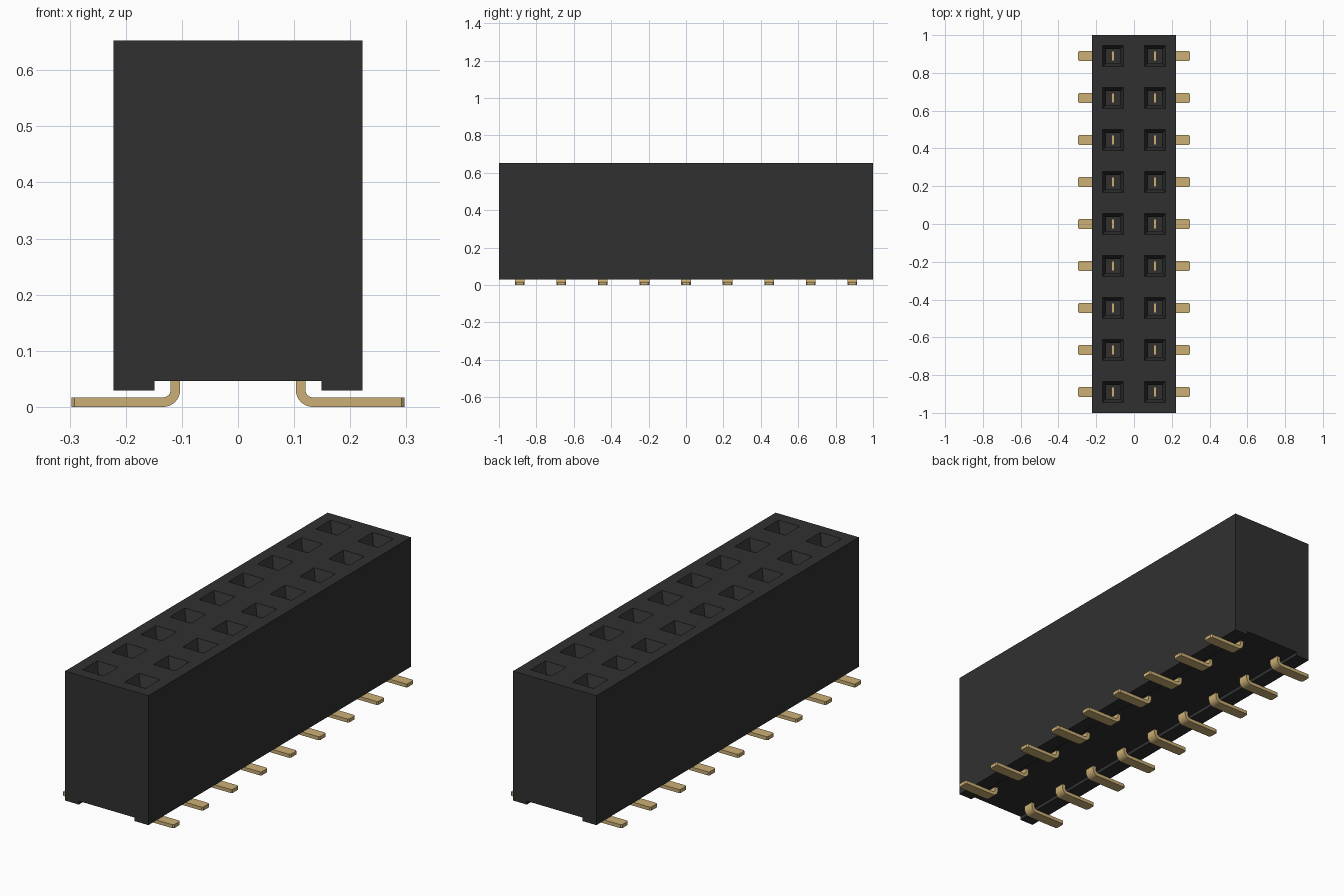
import bpy, bmesh, math
from mathutils import Vector

cube = bpy.data.objects.get("Cube")
if cube:
    bpy.data.objects.remove(cube, do_unlink=True)

ROWS, PITCH = 9, 0.2222
ROW_Y = [(i - (ROWS - 1) / 2) * PITCH for i in range(ROWS)]
COL_X = 0.1115          # distance of each pin column from the centre
SOCKET = 0.056          # half width of a socket mouth
TOP = 0.653


def make_material(name, rgb, roughness):
    mat = bpy.data.materials.new(name)
    mat.use_nodes = True
    mat.diffuse_color = (*rgb, 1)
    bsdf = mat.node_tree.nodes["Principled BSDF"]
    bsdf.inputs["Base Color"].default_value = (*rgb, 1)
    bsdf.inputs["Roughness"].default_value = roughness
    return mat


def to_mesh(bm, name, mat):
    bmesh.ops.recalc_face_normals(bm, faces=bm.faces)
    mesh = bpy.data.meshes.new(name)
    bm.to_mesh(mesh)
    bm.free()
    mesh.materials.append(mat)
    return mesh


def add_object(name, mesh):
    obj = bpy.data.objects.new(name, mesh)
    bpy.context.collection.objects.link(obj)
    return obj


black = make_material("black plastic", (0.030, 0.030, 0.030), 0.6)
gold = make_material("gold contact", (0.60, 0.43, 0.18), 0.5)

# Housing: front profile with a shallow channel underneath, extruded along y
profile = [(-0.222, 0.029), (-0.149, 0.029), (-0.149, 0.046), (0.149, 0.046),
           (0.149, 0.029), (0.222, 0.029), (0.222, TOP), (-0.222, TOP)]
bm = bmesh.new()
front = bm.faces.new([bm.verts.new((x, -1, z)) for x, z in profile])
new = bmesh.ops.extrude_face_region(bm, geom=[front])["geom"]
bmesh.ops.translate(bm, vec=(0, 2, 0),
                    verts=[v for v in new if isinstance(v, bmesh.types.BMVert)])
bmesh.ops.recalc_face_normals(bm, faces=bm.faces)


# Grid lines around every socket mouth, on the top face only
def cut(co, normal):
    top = [f for f in bm.faces if f.normal.z > 0.9 and f.calc_center_median().z > 0.6]
    edges = {e for f in top for e in f.edges}
    verts = {v for f in top for v in f.verts}
    bmesh.ops.bisect_plane(bm, geom=top + list(edges) + list(verts),
                           plane_co=co, plane_no=normal)


for x in (-COL_X, COL_X):
    for s in (-SOCKET, SOCKET):
        cut((x + s, 0, 0), (1, 0, 0))
for y in ROW_Y:
    for s in (-SOCKET, SOCKET):
        cut((0, y + s, 0), (0, 1, 0))

# Sockets: sloped lead-in, then a straight square shaft
bm.normal_update()
mouths = []
for f in bm.faces:
    c = f.calc_center_median()
    if (f.normal.z > 0.9 and c.z > 0.6 and abs(abs(c.x) - COL_X) < 0.01
            and min(abs(c.y - y) for y in ROW_Y) < 0.01):
        mouths.append(f)
bmesh.ops.inset_individual(bm, faces=mouths, thickness=0.027, depth=-0.05)
shafts = bmesh.ops.extrude_discrete_faces(bm, faces=mouths)["faces"]
bmesh.ops.translate(bm, vec=(0, 0, -0.40), verts=[v for f in shafts for v in f.verts])
add_object("housing", to_mesh(bm, "housing", black))

# Contact: flat strip swept along foot, bend and upright (midline x, z, angle, half width)
HALF_T, HALF_W, BEND = 0.0085, 0.026, 0.022
path = [(0.297, HALF_T, 0, 0.020), (0.291, HALF_T, 0, HALF_W)]
for i in range(9):
    a = math.radians(90 * i / 8)
    path.append((COL_X + BEND - BEND * math.sin(a),
                 HALF_T + BEND - BEND * math.cos(a), a, HALF_W))
path.append((COL_X, 0.25, math.pi / 2, HALF_W))

bm = bmesh.new()
rings = []
for x, z, a, w in path:
    n = Vector((math.sin(a), 0, math.cos(a))) * HALF_T   # towards inside of bend
    mid = Vector((x, 0, z))
    side = Vector((0, w, 0))
    rings.append([bm.verts.new(p) for p in
                  (mid + n + side, mid + n - side, mid - n - side, mid - n + side)])
for r0, r1 in zip(rings, rings[1:]):
    for k in range(4):
        bm.faces.new((r0[k], r0[(k + 1) % 4], r1[(k + 1) % 4], r1[k]))
bm.faces.new(rings[0])
bm.faces.new(rings[-1][::-1])
contact = to_mesh(bm, "contact", gold)

# Two mirrored columns of contacts
for side, turn in (("left", 0), ("right", math.pi)):
    for i, y in enumerate(ROW_Y):
        pin = add_object(f"contact_{side}_{i + 1}", contact)
        pin.location.y = y
        pin.rotation_euler.z = turn

# Smooth bends with crisp edges
bpy.ops.object.select_all(action='DESELECT')
first = bpy.data.objects["contact_left_1"]
first.select_set(True)
bpy.context.view_layer.objects.active = first
bpy.ops.object.shade_smooth_by_angle(angle=math.radians(30))
